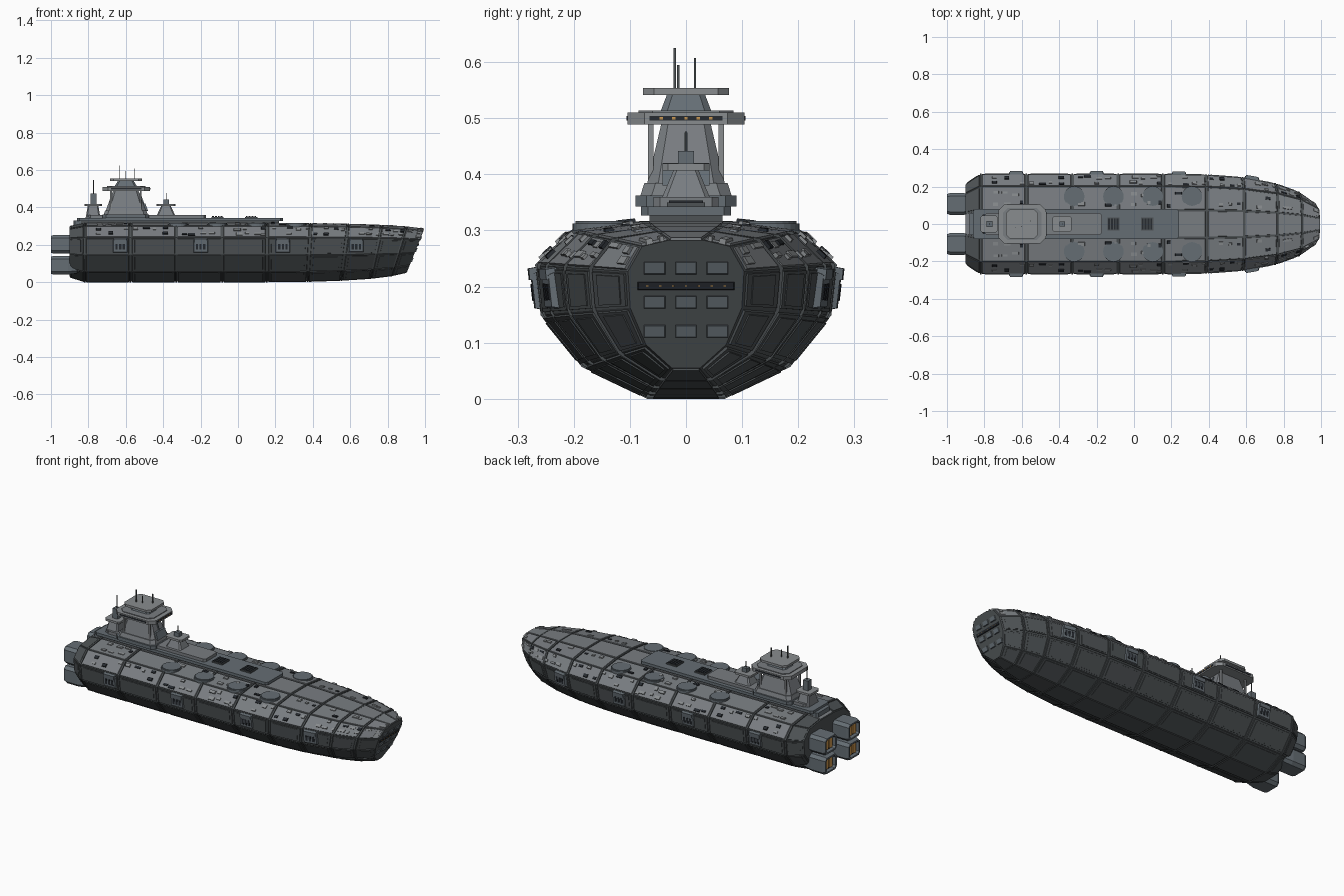
import bpy, bmesh, math, random
from mathutils import Vector

if "Cube" in bpy.data.objects:
    bpy.data.objects.remove(bpy.data.objects["Cube"])
random.seed(7)

def material(name, r, g, b):
    m = bpy.data.materials.new(name)
    m.diffuse_color = (r, g, b, 1)
    m.use_nodes = True
    m.node_tree.nodes["Principled BSDF"].inputs["Base Color"].default_value = m.diffuse_color
    return m
DECK = material("deck_grey", .19, .205, .22)
PALE = material("pale_grey", .25, .265, .275)
BLUE = material("blue_grey", .13, .155, .175)
DARK = material("hull_dark", .075, .085, .09)
BLACK = material("near_black", .02, .024, .03)
AMBER = material("amber", .65, .33, .08)

def finish(name, bm, mat, mirror=False):
    bmesh.ops.recalc_face_normals(bm, faces=bm.faces)
    me = bpy.data.meshes.new(name)
    bm.to_mesh(me)
    bm.free()
    me.materials.append(mat)
    ob = bpy.data.objects.new(name, me)
    bpy.context.collection.objects.link(ob)
    if mirror:
        ob.modifiers.new("mirror", 'MIRROR').use_axis = (False, True, False)
    return ob

def add_loft(bm, rings, caps=True):
    vs = [[bm.verts.new(p) for p in r] for r in rings]
    n = len(rings[0])
    for a, b in zip(vs, vs[1:]):
        for i in range(n):
            bm.faces.new((a[i], a[(i + 1) % n], b[(i + 1) % n], b[i]))
    if caps:
        bm.faces.new(vs[0][::-1])
        bm.faces.new(vs[-1])

def rect(cx, cy, hx, hy, c=0):
    """Rectangle outline with optional cut corners."""
    if not c:
        return [(cx - hx, cy - hy), (cx + hx, cy - hy), (cx + hx, cy + hy), (cx - hx, cy + hy)]
    out = []
    for sx, sy, k in ((-1, -1, 0), (1, -1, 1), (1, 1, 0), (-1, 1, 1)):
        p = [(cx + sx * hx, cy + sy * (hy - c)), (cx + sx * (hx - c), cy + sy * hy)]
        out += p[::-1] if k else p
    return out

def stack(name, mat, levels, mirror=False):
    """Solid through levels of (z, cx, cy, hx, hy, cut)."""
    bm = bmesh.new()
    add_loft(bm, [[(x, y, l[0]) for x, y in rect(*l[1:])] for l in levels])
    return finish(name, bm, mat, mirror)

def slab(name, mat, x0, x1, y0, y1, z0, z1, cut=0, mirror=False):
    l = ((x0 + x1) / 2, (y0 + y1) / 2, (x1 - x0) / 2, (y1 - y0) / 2, cut)
    return stack(name, mat, [(z0, *l), (z1, *l)], mirror)

# Hull: half section and stations (x at deck, width scale, z bottom, z top, rake)
HALF = [(.065, 0), (.182, .18), (.255, .47), (.265, .755), (.2, .95), (.075, 1)]
STN = [(-.90, .80, .030, .297, 0), (-.82, 1, .004, .313, 0), (-.575, 1, .004, .313, 0),
       (-.33, 1, .004, .313, 0), (-.085, 1, .004, .313, 0), (.155, 1, .004, .313, 0),
       (.39, .985, .006, .312, .06), (.59, .93, .012, .309, .13), (.77, .81, .022, .303, .22),
       (.90, .64, .036, .295, .31), (.995, .39, .055, .283, .4)]

def half_section(x, grow=0):
    for a, b in zip(STN, STN[1:]):
        if x <= b[0] + 1e-6:
            break
    t = (x - a[0]) / (b[0] - a[0])
    w, zb, zt, rake = [p + (q - p) * t for p, q in zip(a[1:], b[1:])]
    pts = []
    for y, f in HALF:
        z = zb - grow + (zt - zb + 2 * grow) * f
        pts.append(Vector((x - rake * (zt - z), y * w + grow, z)))
    return pts

def ring(x, grow=0, dx=0):
    h = [p + Vector((dx, 0, 0)) for p in half_section(x, grow)]
    return h + [Vector((p.x, -p.y, p.z)) for p in h[::-1]]

bm = bmesh.new()
add_loft(bm, [ring(s[0]) for s in STN])
finish("hull_core", bm, DARK)

# Hoop ribs at every station
bm = bmesh.new()
for s in STN[1:-1]:
    add_loft(bm, [ring(s[0], .004, -.004), ring(s[0], .004, .004)])
finish("hull_ribs", bm, DARK)

def plate(bm, quad, u0, u1, v0, v1, h, low=-.002, slope=.0):
    """Raised plate on part of a quad; slope narrows its upper face."""
    a, b, c, d = quad
    n = (b - a).cross(d - a).normalized()
    if n.dot(Vector((0, a.y + c.y, a.z + c.z - .33))) < 0:
        n = -n
    at = lambda u, v: (a.lerp(b, u)).lerp(d.lerp(c, u), v)
    du, dv = (u1 - u0) * slope, (v1 - v0) * slope
    add_loft(bm, [[at(u, v) + n * low for u, v in ((u0, v0), (u1, v0), (u1, v1), (u0, v1))],
                  [at(u, v) + n * h for u, v in ((u0 + du, v0 + dv), (u1 - du, v0 + dv),
                                                 (u1 - du, v1 - dv), (u0 + du, v1 - dv))]])

# Armour plates, plus small deck fittings on the upper facets
lower, upper, fit, hatch = [bmesh.new() for _ in range(4)]
for k, (s, t) in enumerate(zip(STN, STN[1:])):
    A, B = half_section(s[0]), half_section(t[0])
    for i in range(5):
        quad = (A[i], B[i], B[i + 1], A[i + 1])
        L, W = (B[i] - A[i]).length, (A[i + 1] - A[i]).length
        g, e = .007 / L, .004 / W
        plate(upper if i > 2 and k else lower, quad, g, 1 - g, e, 1 - e, .004, slope=.012)
        if i < 3:
            plate(lower, quad, 3 * g, 1 - 3 * g, .12, .88, .006, slope=.01)
        elif k:
            cols = max(2, round(L / .05))
            for c in range(cols):
                for r in range(2):
                    if random.random() < .4:
                        continue
                    u = (c + .2 + .4 * random.random()) / cols
                    v = .12 + .45 * r + .2 * random.random()
                    du, dv = random.uniform(.018, .042) / L, random.uniform(.012, .022) / W
                    plate(hatch if random.random() < .25 else fit, quad, u, min(u + du, .97),
                          v, min(v + dv, .95), random.uniform(.007, .011), slope=.08)
    # Centre strips on keel and deck
    for i, b in ((0, lower), (5, upper)):
        m = Vector((1, -1, 1))
        plate(b, (A[i], B[i], B[i] * m, A[i] * m), .03, .97, .04, .96, .004, slope=.01)
finish("lower_armour", lower, DARK, True)
finish("upper_armour", upper, DECK, True)
finish("deck_fittings", fit, PALE, True)
finish("deck_hatches", hatch, BLACK, True)

# Side bays with three slots each
frame, slots = bmesh.new(), bmesh.new()
for x in (-.63, -.2, .24, .63):
    p, q = half_section(x - .042), half_section(x + .042)
    quad = (p[2], q[2], q[3], p[3])
    for f in quad:
        f.x = x + math.copysign(.042, f.x - x)
    plate(frame, quad, 0, 1, .1, .9, .014, slope=.07)
    plate(frame, quad, .06, .94, .72, .98, .018, slope=.05)
    for u in (.2, .43, .66):
        plate(slots, quad, u, u + .14, .3, .65, .016)
finish("side_bays", frame, BLUE, True)
finish("side_bay_slots", slots, BLACK, True)

# Round deck turrets
bm = bmesh.new()
for x in (-.32, -.11, .10, .31):
    for r, z0, z1 in ((.055, .295, .312), (.05, .312, .317)):
        circ = [(x + r * math.cos(a * math.pi / 12), .147 + r * math.sin(a * math.pi / 12)) for a in range(24)]
        add_loft(bm, [[(*c, z0) for c in circ], [(*c, z1) for c in circ]])
finish("deck_discs", bm, BLUE, True)

# Bow face fittings, laid on the raked plane
def bow_block(bm, y, z, hy, hz, h):
    bx = lambda zz: .995 - .4 * (.283 - zz)
    add_loft(bm, [[(bx(zz) + d, yy, zz) for yy, zz in rect(y, z, hy - s, hz - s)]
                  for d, s in ((-.004, 0), (h, .002))])
bm = bmesh.new()
for y in (-.056, 0, .056):
    for z in (.233, .172, .12):
        bow_block(bm, y, z, .02, .012, .005)
finish("bow_blocks", bm, BLUE)
bm = bmesh.new()
bow_block(bm, 0, .201, .087, .008, .004)
finish("bow_window_band", bm, BLACK)
bm = bmesh.new()
for i in range(-3, 4):
    bow_block(bm, i * .023, .201, .004, .003, .005)
finish("bow_lights", bm, AMBER)

# Engines
def along_x(bm, y, z, levels):
    add_loft(bm, [[(x, a, b) for a, b in rect(y, z, h, v, c)] for x, h, v, c in levels])
body, dark, glow = bmesh.new(), bmesh.new(), bmesh.new()
for z in (.203, .091):
    along_x(body, .107, z, [(-.86, .05, .043, .014), (-.91, .058, .05, .016), (-.985, .058, .05, .016),
                            (-1, .052, .045, .014), (-1, .042, .036, .01), (-.975, .038, .032, .01)])
    along_x(dark, .107, z, [(-.97, .041, .035, .01), (-.982, .041, .035, .01)])
    for y in (-.018, .018):
        along_x(glow, .107 + y, z, [(-.975, .014, .028, .003), (-.988, .014, .028, .003)])
finish("engine_housings", body, BLUE, True)
finish("engine_throats", dark, BLACK, True)
finish("engine_glow", glow, AMBER, True)

# Dorsal spine
slab("spine_foot", DARK, -.84, .22, -.065, .065, .30, .328)
slab("spine_deck", BLUE, -.86, .24, -.08, .08, .327, .343, .012)
slab("spine_upper_deck", DECK, -.80, -.17, -.058, .058, .343, .36, .012)
slab("stern_vent", BLUE, -.88, -.82, -.06, .06, .295, .33, .008)
for x in (-.11, .07):
    slab("spine_vent", DARK, x - .033, x + .033, -.034, .034, .343, .35)
    for i in range(4):
        slab("vent_slat", BLACK, x - .028 + i * .015, x - .018 + i * .015, -.03, .03, .35, .353)

# Command tower
slab("tower_base", BLUE, -.725, -.475, -.09, .09, .343, .362, .02)
stack("tower_plinth", DECK, [(.36, -.60, 0, .118, .082, .02), (.385, -.60, 0, .11, .074, .02)])
stack("tower_body", DECK, [(.38, -.60, 0, .108, .07, .02), (.49, -.60, 0, .068, .044, .012)])
stack("tower_neck", BLUE, [(.505, -.60, 0, .065, .048, .012), (.542, -.60, 0, .042, .034, .01)])
slab("bridge_deck", PALE, -.725, -.47, -.104, .104, .489, .51, .03)
slab("bridge_windows", BLACK, -.49, -.468, -.065, .065, .496, .504)
slab("bridge_side_windows", BLACK, -.68, -.515, .09, .106, .496, .504, mirror=True)
for i in range(-2, 3):
    slab("bridge_light", AMBER, -.48, -.467, i * .022 - .003, i * .022 + .003, .498, .502)
slab("bridge_top_panel", DECK, -.70, -.495, -.085, .085, .51, .514, .025)
slab("tower_roof", PALE, -.685, -.512, -.077, .077, .541, .554, .02)
stack("tower_front_step", BLUE, [(.38, -.50, 0, .02, .042, 0), (.42, -.515, 0, .02, .042, 0)])
stack("tower_front_ridge", BLUE, [(.40, -.505, 0, .012, .003, 0), (.475, -.533, 0, .012, .003, 0)])
for x in (-.52, -.68):
    slab("tower_strut", PALE, x - .005, x + .005, .058, .068, .36, .492, mirror=True)

# Forward and aft mast houses
stack("forward_house", DECK, [(.36, -.385, 0, .048, .042, .008), (.408, -.385, 0, .026, .022, .006)])
slab("forward_house_roof", PALE, -.437, -.333, -.042, .042, .407, .419, .01)
slab("forward_house_cap", BLUE, -.397, -.368, -.014, .014, .419, .442)
stack("aft_house", DECK, [(.343, -.775, 0, .04, .05, .008), (.41, -.775, 0, .028, .03, .006)])
slab("aft_house_roof", PALE, -.822, -.728, -.045, .045, .407, .419, .01)
slab("aft_house_cap", BLUE, -.789, -.757, -.016, .016, .419, .475)

# Antennas
for x, y, z0, z1 in ((-.635, -.02, .55, .625), (-.60, -.014, .55, .595), (-.555, .016, .55, .607),
                     (-.383, 0, .44, .476), (-.773, 0, .47, .547)):
    slab("antenna", DARK, x - .002, x + .002, y - .002, y + .002, z0, z1)
